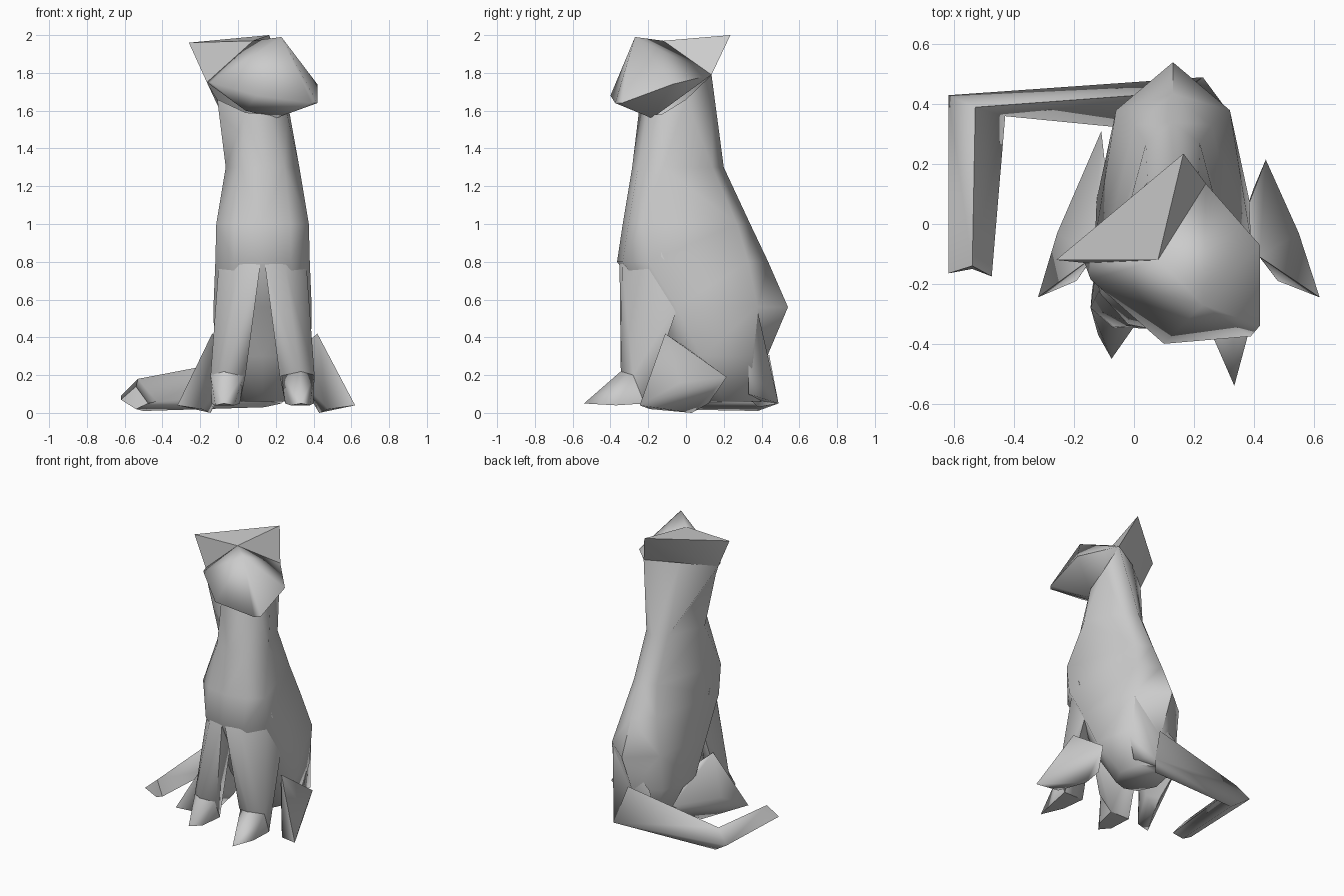
import bpy, bmesh, math

CX = 0.13  # body centre line


def finish(name, bm, angle):
    bmesh.ops.recalc_face_normals(bm, faces=bm.faces)
    me = bpy.data.meshes.new(name)
    bm.to_mesh(me)
    bm.free()
    ob = bpy.data.objects.new(name, me)
    bpy.context.collection.objects.link(ob)
    bpy.ops.object.select_all(action='DESELECT')
    ob.select_set(True)
    bpy.context.view_layer.objects.active = ob
    bpy.ops.object.shade_smooth_by_angle(angle=math.radians(angle))
    return ob


def hull(name, pts, angle=75):
    bm = bmesh.new()
    vs = [bm.verts.new(p) for p in pts]
    bmesh.ops.convex_hull(bm, input=vs)
    loose = [v for v in bm.verts if not v.link_faces]
    bmesh.ops.delete(bm, geom=loose, context='VERTS')
    return finish(name, bm, angle)


def loft(name, rings, angle=75, cap_start=True):
    bm = bmesh.new()
    rv = [[bm.verts.new(p) for p in r] for r in rings]
    n = len(rv[0])
    for a, b in zip(rv, rv[1:]):
        for i in range(n):
            j = (i + 1) % n
            bm.faces.new((a[i], a[j], b[j], b[i]))
    if cap_start:
        bm.faces.new(rv[0])
    bm.faces.new(rv[-1])
    bmesh.ops.triangulate(bm, faces=bm.faces)
    return finish(name, bm, angle)


def body_ring(z, hw, yf, ym, yb, bx, back):
    """Eight-sided section: front, three right points, back, three left points."""
    side = [(0.6 * hw, yf + 0.03), (hw, ym), (bx, yb - back)]
    pts = [(0, yf)] + side + [(0, yb)] + [(-x, y) for x, y in reversed(side)]
    return [(CX + x, y, z) for x, y in pts]


# Head landmarks, turned towards +x
crown, brow = (0.08, -0.12, 1.97), (0.23, -0.27, 1.99)
tip_l, tip_r = (-0.26, -0.12, 1.96), (0.165, 0.235, 2.0)
base_l, base_r = (-0.165, -0.13, 1.75), (0.24, 0.135, 1.79)

# Body and neck
neck_top = [(0.17, -0.21, 1.58), (0.26, -0.13, 1.58), (0.26, 0.0, 1.66), base_r,
            (0.03, 0.02, 1.78), base_l, (-0.11, -0.18, 1.66), (0.04, -0.25, 1.59)]
loft("body", [
    neck_top,
    body_ring(1.3, 0.195, -0.285, -0.12, 0.2, 0.085, 0.06),
    body_ring(1.0, 0.245, -0.335, -0.23, 0.34, 0.09, 0.07),
    body_ring(0.8, 0.25, -0.365, -0.2, 0.435, 0.13, 0.105),
    body_ring(0.56, 0.26, -0.2, -0.05, 0.54, 0.19, 0.16),
    body_ring(0.3, 0.255, -0.08, 0.08, 0.43, 0.19, 0.08),
    body_ring(0.06, 0.15, 0.05, 0.2, 0.41, 0.12, 0.06),
], cap_start=False)

# Head
hull("head", [crown, brow, base_l, base_r, (-0.145, -0.185, 1.75),
              (0.42, -0.07, 1.74), (0.1, -0.4, 1.68),
              (0.42, -0.34, 1.64), (0.39, -0.375, 1.64),
              (0.2, -0.18, 1.56), (0.04, -0.25, 1.6)], 89)

# Ears with the flat back of the head
hull("ears", [crown, tip_l, tip_r, base_l, base_r], 20)

# Legs, mirrored about the body centre line
for side, s in (("right", 1), ("left", -1)):
    def at(pts, k=1.0):
        return [(CX + s * x * k, y, z) for x, y, z in pts]

    tip_y = -0.54 if s > 0 else -0.45
    hull("front_leg_" + side, at([
        (0.01, -0.352, 0.8), (0.12, -0.338, 0.77), (0.12, -0.27, 0.95),
        (0.22, -0.17, 0.95), (0.05, -0.15, 0.75), (0.24, -0.03, 0.6),
        (0.2, -0.345, 0.2), (0.09, -0.3, 0.2), (0.275, -0.28, 0.2),
        (0.27, -0.22, 0.05), (0.12, -0.22, 0.05)]))
    hull("front_paw_" + side, at([
        (0.2, -0.345, 0.22), (0.1, -0.3, 0.2), (0.275, -0.28, 0.2),
        (0.27, -0.22, 0.05), (0.12, -0.22, 0.05), (0.15, -0.37, 0.04),
        (0.25, -0.37, 0.04), (0.205, tip_y, 0.05)]))
    heel = (0.31, 0.215, 0.19) if s > 0 else (0.26, 0.31, 0.19)
    hull("hind_leg_" + side, at([
        (0.29, -0.11, 0.42), (0.22, -0.02, 0.36), heel,
        (0.27, 0.12, 0.05), (0.42, -0.03, 0.16), (0.49, -0.245, 0.04),
        (0.35, -0.19, 0.02), (0.3, 0.03, 0.0), (0.25, 0.0, 0.12)],
        1.0 if s > 0 else 0.92))

# Rump flaring down into the tail
hull("rump", [(0.315, 0.375, 0.56), (0.23, 0.49, 0.05), (0.31, 0.33, 0.25),
              (0.28, 0.33, 0.1), (0.0, 0.33, 0.06), (0.0, 0.41, 0.31)], 89)

# Tail, bent round the left side
loft("tail", [
    [(0.23, 0.49, 0.05), (0.15, 0.44, 0.31), (0.08, 0.31, 0.1), (0.14, 0.38, 0.03)],
    [(-0.62, 0.43, 0.09), (-0.53, 0.39, 0.18), (-0.43, 0.36, 0.06), (-0.5, 0.38, 0.01)],
    [(-0.62, -0.165, 0.07), (-0.54, -0.14, 0.14), (-0.475, -0.175, 0.05), (-0.54, -0.15, 0.02)],
], 89)
